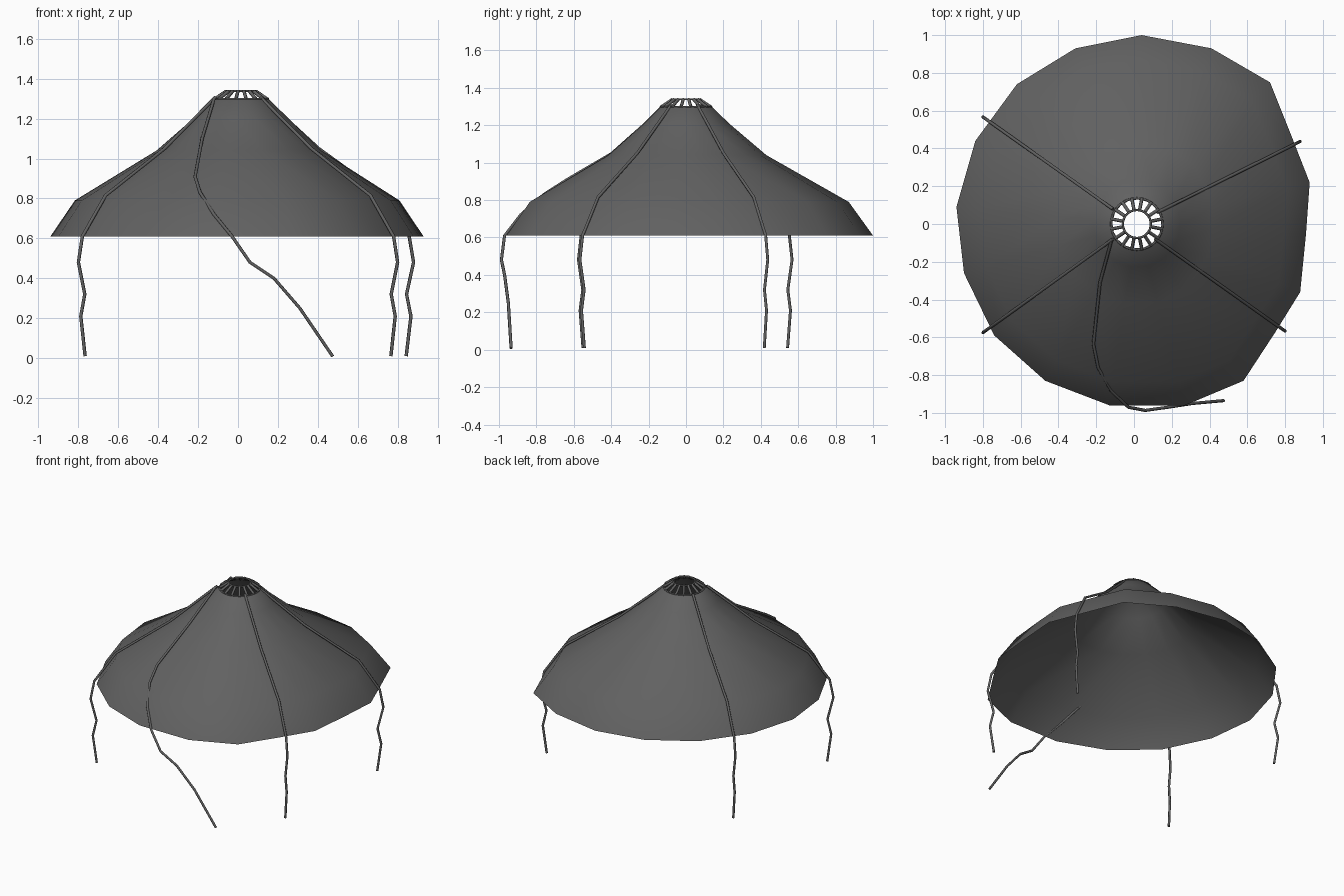
import bpy, bmesh
from math import cos, sin, tau
from mathutils import Vector

if "Cube" in bpy.data.objects:
    bpy.data.objects.remove(bpy.data.objects["Cube"])

CX = 0.015  # hub centre

dark = bpy.data.materials.new("dark_grey")
dark.diffuse_color = (.12, .12, .12, 1)
dark.use_nodes = True
dark.node_tree.nodes["Principled BSDF"].inputs["Base Color"].default_value = dark.diffuse_color


def cord(name, pts, radius=0.0085):
    cu = bpy.data.curves.new(name, 'CURVE')
    cu.dimensions = '3D'
    cu.bevel_depth = radius
    cu.bevel_resolution = 1
    cu.use_fill_caps = True
    cu.materials.append(dark)
    sp = cu.splines.new('POLY')
    sp.points.add(len(pts) - 1)
    for p, c in zip(sp.points, pts):
        p.co = (*c, 1)
    ob = bpy.data.objects.new(name, cu)
    bpy.context.collection.objects.link(ob)


# Canopy: uneven rim outline lofted up to a round vent with a small flat lip
rim = [(.04, 1.0), (.41, .93), (.72, .75), (.84, .45), (.93, .22), (.91, -.06),
       (.88, -.36), (.75, -.57), (.58, -.83), (.27, -.96), (-.13, -.96),
       (-.47, -.83), (-.74, -.59), (-.90, -.26), (-.94, .09), (-.84, .44),
       (-.62, .74), (-.31, .93)]
levels = [(.61, 1.0, 0), (.79, .87, 0), (1.04, .43, .5), (1.21, .23, 1),
          (1.296, .142, 1), (1.30, .13, 1)]
bm = bmesh.new()
rings = []
for z, s, roundness in levels:
    ring = []
    for x, y in rim:
        v = Vector((x, y))
        p = (v * s).lerp(v.normalized() * s, roundness)
        ring.append(bm.verts.new((p.x + CX * roundness, p.y, z)))
    rings.append(ring)
n = len(rim)
for a, b in zip(rings, rings[1:]):
    for i in range(n):
        j = (i + 1) % n
        bm.faces.new((a[i], a[j], b[j], b[i])).smooth = True
bmesh.ops.recalc_face_normals(bm, faces=bm.faces[:])
me = bpy.data.meshes.new("canopy")
bm.to_mesh(me)
bm.free()
me.materials.append(dark)
bpy.context.collection.objects.link(bpy.data.objects.new("canopy", me))

# Vent: straight slats leaning in to a small top ring
for i in range(16):
    a = tau * (i + .5) / 16
    cord(f"vent_slat_{i}", [(CX + r * cos(a), r * sin(a), z)
                            for r, z in ((.137, 1.297), (.075, 1.338))], .009)
for name, r, z in (("vent_top_ring", .074, 1.339), ("vent_base_ring", .136, 1.298)):
    bpy.ops.mesh.primitive_torus_add(major_segments=32, minor_segments=6,
                                     major_radius=r, minor_radius=.006,
                                     location=(CX, 0, z))
    bpy.context.object.name = name
    bpy.context.object.data.materials.append(dark)
    bpy.ops.object.shade_smooth()

# Four corner cords that follow the canopy and hang to the ground
path = [(.14, 1.308), (.46, 1.05), (.83, .815), (.975, .61), (1.0, .48),
        (.96, .32), (.985, .21), (.958, .01)]
for name, x, y in (("cord_front_left", -.80, -.575), ("cord_front_right", .80, -.567),
                   ("cord_back_left", -.80, .567), ("cord_back_right", .88, .437)):
    cord(name, [(x * t, y * t, z) for t, z in path])

# Loose front cord, hugging the canopy then trailing sideways
cord("cord_front_loose", [
    (-.12, -.09, 1.30), (-.18, -.31, 1.10), (-.215, -.635, .91), (-.19, -.76, .83),
    (-.12, -.885, .72), (-.03, -.97, .61), (.06, -.987, .48), (.18, -.97, .40),
    (.31, -.95, .25), (.475, -.935, .008)])
